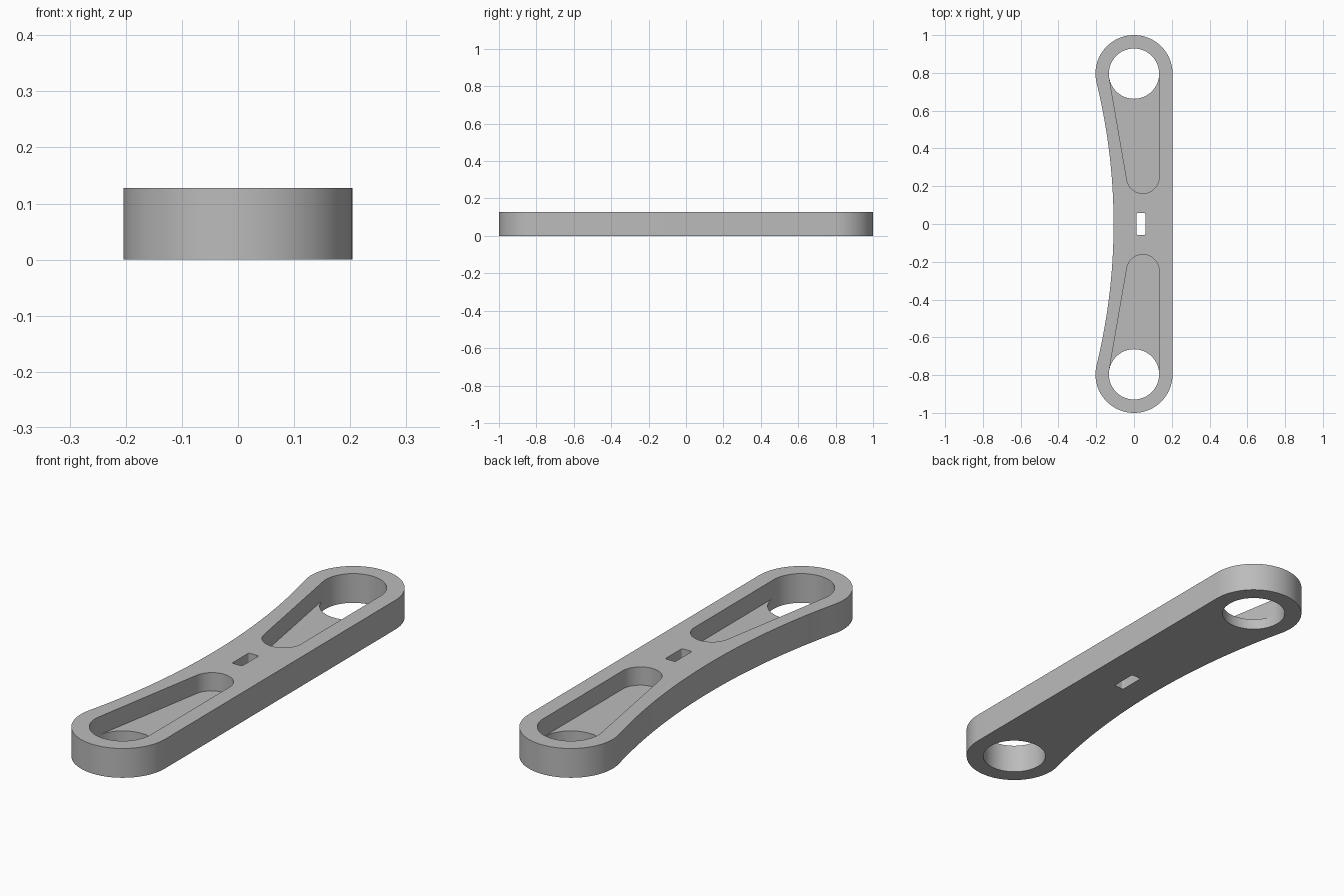
import bpy, bmesh
from math import sin, cos, pi, asin, hypot, radians
from mathutils import Vector
from mathutils.geometry import convex_hull_2d

if "Cube" in bpy.data.objects:
    bpy.data.objects.remove(bpy.data.objects["Cube"])

HEIGHT, FLOOR = 0.128, 0.048
END_Y, END_R, HOLE_R = 0.796, 0.204, 0.133
WAIST = 0.108                      # distance from x = 0 to the curved side
SEGS = 96


def arc(cx, cy, r, start, end, n):
    return [Vector((cx + r * cos(start + (end - start) * i / n),
                    cy + r * sin(start + (end - start) * i / n)))
            for i in range(n + 1)]


def circle(cx, cy, r, n=SEGS):
    return arc(cx, cy, r, 0, 2 * pi, n)[:-1]


def hull(points):
    return [points[i] for i in convex_hull_2d(points)]


def prism(name, outline, z0, z1):
    bm = bmesh.new()
    base = bm.faces.new([bm.verts.new((p.x, p.y, z0)) for p in outline])
    top = bmesh.ops.extrude_face_region(bm, geom=[base])["geom"]
    bmesh.ops.translate(bm, vec=(0, 0, z1 - z0),
                        verts=[v for v in top if isinstance(v, bmesh.types.BMVert)])
    bmesh.ops.recalc_face_normals(bm, faces=bm.faces)
    mesh = bpy.data.meshes.new(name)
    bm.to_mesh(mesh)
    bm.free()
    obj = bpy.data.objects.new(name, mesh)
    bpy.context.collection.objects.link(obj)
    return obj


# Outline: round ends joined by a straight side and a tangent concave side
side_r = (WAIST**2 + END_Y**2 - END_R**2) / (2 * (END_R - WAIST))
side_x = -WAIST - side_r
tilt = asin(END_Y / hypot(side_x, END_Y))
upper = arc(0, END_Y, END_R, 0, pi + tilt, 64)
upper += arc(side_x, 0, side_r, tilt, 0, 24)[1:]
lower = [Vector((p.x, -p.y)) for p in reversed(upper[:-1])]
body = prism("link_plate", upper + lower, 0, HEIGHT)

# Cutters: tapered pockets, end holes and the centre slot
cutters = []
for s in (1, -1):
    hole = circle(0, s * END_Y, HOLE_R)
    pocket = hull(hole + circle(0.047, s * 0.248, 0.086))
    cutters.append(prism("pocket_cutter", pocket, FLOOR, HEIGHT + 0.1))
    cutters.append(prism("hole_cutter", hole, -0.1, HEIGHT + 0.1))
corners = [p for x in (0.018, 0.054) for y in (-0.052, 0.052)
           for p in circle(x, y, 0.006, 16)]
cutters.append(prism("slot_cutter", hull(corners), -0.1, HEIGHT + 0.1))

for cutter in cutters:
    mod = body.modifiers.new("cut", "BOOLEAN")
    mod.operation = "DIFFERENCE"
    mod.solver = "EXACT"
    mod.object = cutter

# Bake the cuts and remove the cutters
depsgraph = bpy.context.evaluated_depsgraph_get()
mesh = bpy.data.meshes.new_from_object(body.evaluated_get(depsgraph))
body.modifiers.clear()
body.data = mesh
for cutter in cutters:
    bpy.data.objects.remove(cutter)

# Colour and shading
grey = bpy.data.materials.new("plain_grey")
grey.use_nodes = True
grey.diffuse_color = (0.5, 0.5, 0.5, 1)
grey.node_tree.nodes["Principled BSDF"].inputs["Base Color"].default_value = (0.5, 0.5, 0.5, 1)
body.data.materials.clear()
body.data.materials.append(grey)

bpy.ops.object.select_all(action="DESELECT")
body.select_set(True)
bpy.context.view_layer.objects.active = body
bpy.ops.object.shade_smooth_by_angle(angle=radians(30))
